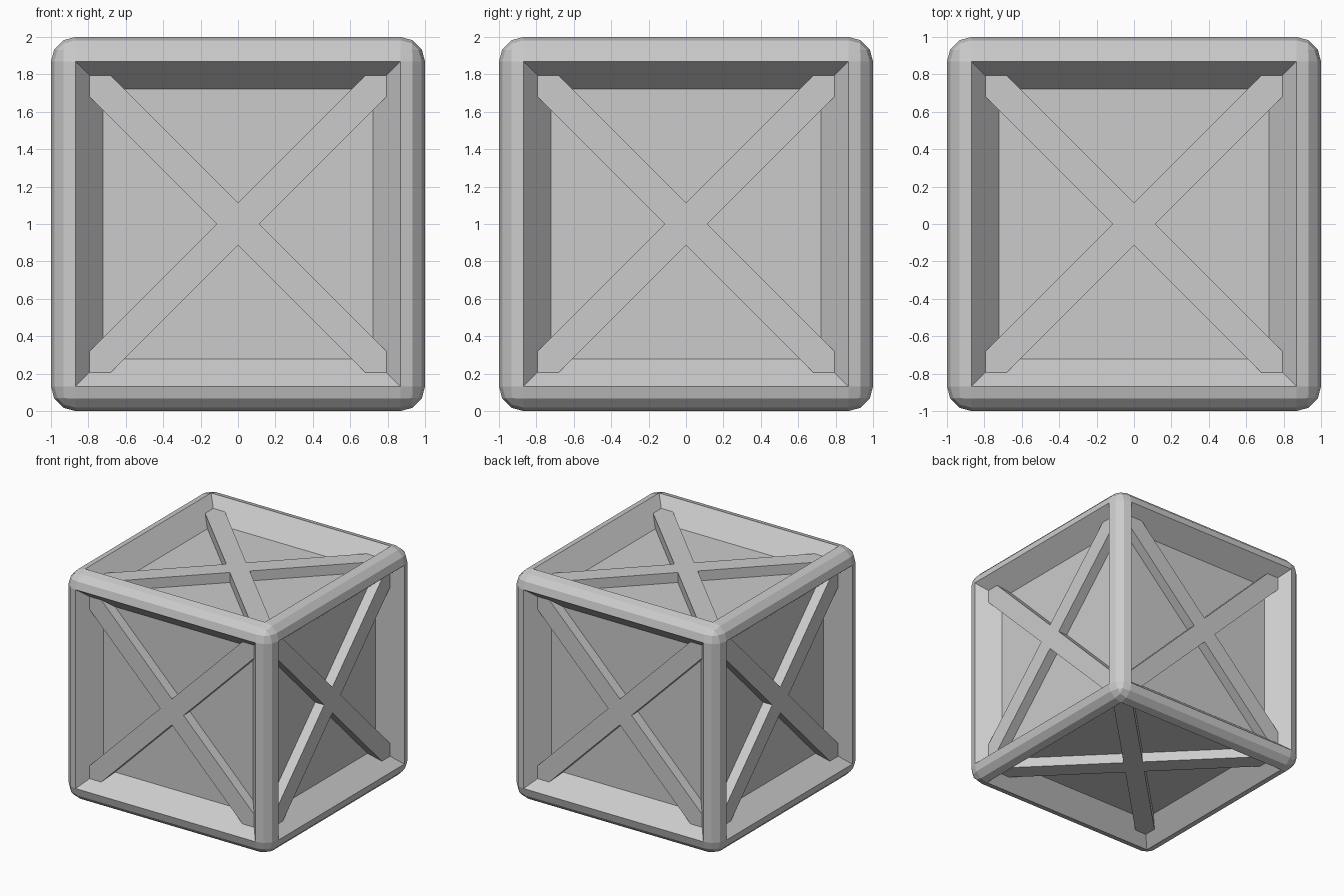
import bpy, bmesh
from math import pi
from mathutils import Matrix, Vector

if "Cube" in bpy.data.objects:
    bpy.data.objects.remove(bpy.data.objects["Cube"])

EDGE, SLOPE, DEPTH = 0.132, 0.146, 0.175
CENTRE = Vector((0, 0, 1))


def add_object(name, bm):
    bmesh.ops.recalc_face_normals(bm, faces=bm.faces[:])
    mesh = bpy.data.meshes.new(name)
    bm.to_mesh(mesh)
    bm.free()
    obj = bpy.data.objects.new(name, mesh)
    bpy.context.collection.objects.link(obj)
    return obj


# Crate body: rounded cube with a sloped recess in every side
bm = bmesh.new()
bmesh.ops.create_cube(bm, size=2)
bmesh.ops.bevel(bm, geom=bm.edges[:], offset=EDGE, offset_type='OFFSET',
                segments=3, profile=0.5, affect='EDGES')
bm.normal_update()
sides = sorted(bm.faces, key=lambda f: f.calc_area())[-6:]
bmesh.ops.inset_individual(bm, faces=sides, thickness=SLOPE, depth=-DEPTH,
                           use_even_offset=True)
add_object("crate_body", bm).location = CENTRE

# Cross brace: one X outline, extruded, its ends seated in the recess walls
TIP, HALF = 0.796, 0.113
TOP, BOTTOM = 1 - DEPTH / 2, 1 - DEPTH - 0.02
arm = [(HALF, 0), (TIP, TIP - HALF), (TIP, TIP), (TIP - HALF, TIP)]


def cross_brace(name, rotation):
    bm = bmesh.new()
    verts = []
    for i in range(4):
        turn = Matrix.Rotation(i * pi / 2, 3, 'Z')
        verts += [bm.verts.new(turn @ Vector((x, y, BOTTOM))) for x, y in arm]
    base = bm.faces.new(verts)
    ext = bmesh.ops.extrude_face_region(bm, geom=[base], use_keep_orig=True)
    top = [g for g in ext["geom"] if isinstance(g, bmesh.types.BMVert)]
    bmesh.ops.translate(bm, verts=top, vec=(0, 0, TOP - BOTTOM))
    bmesh.ops.transform(bm, matrix=rotation, verts=bm.verts[:])
    add_object(name, bm).location = CENTRE


for name, angle, axis in [("top", 0, 'X'), ("front", pi / 2, 'X'),
                          ("bottom", pi, 'X'), ("back", -pi / 2, 'X'),
                          ("right", pi / 2, 'Y'), ("left", -pi / 2, 'Y')]:
    cross_brace(name + "_cross_brace", Matrix.Rotation(angle, 4, axis))
